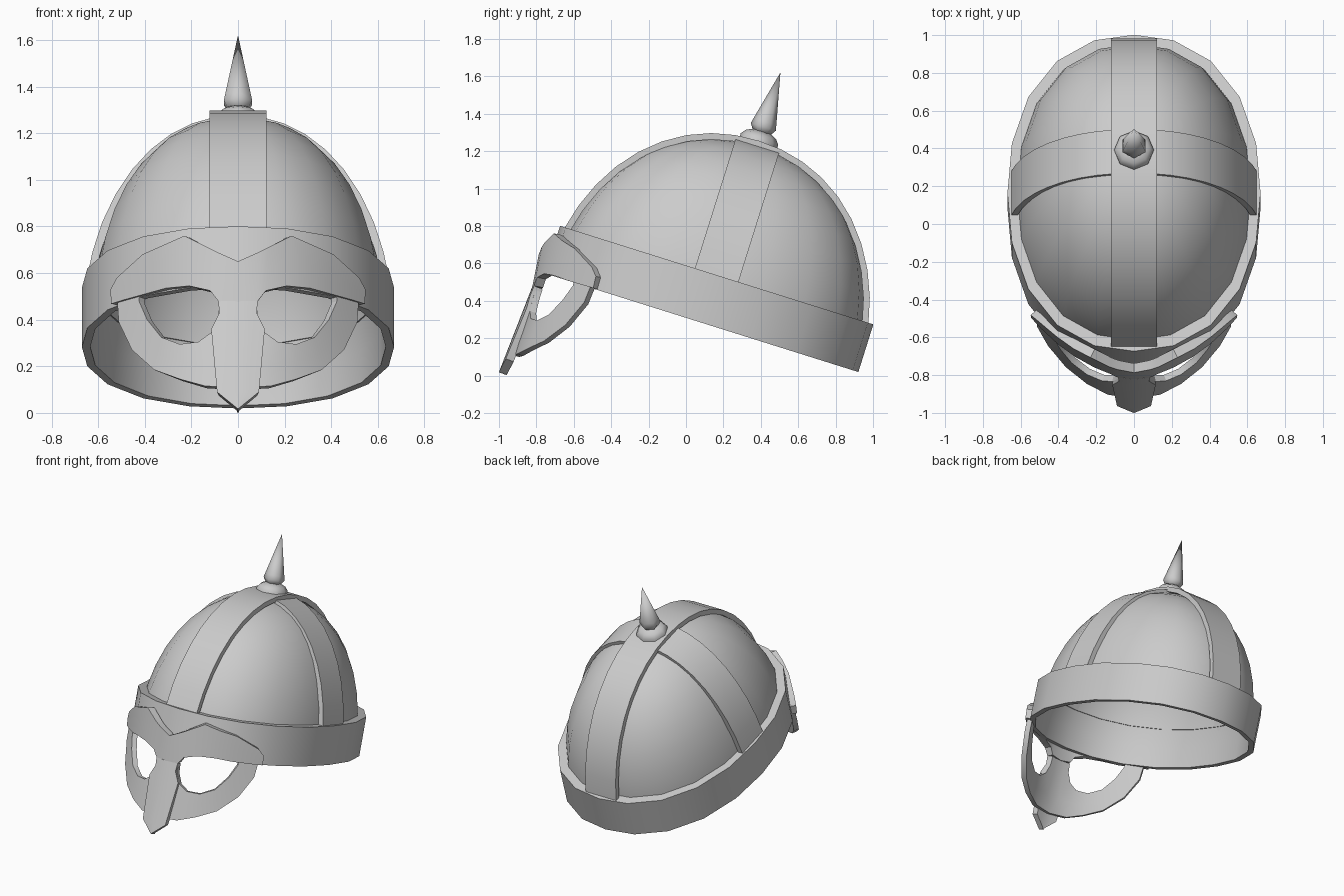
import bpy, bmesh, math
from mathutils import Vector

if "Cube" in bpy.data.objects:
    bpy.data.objects.remove(bpy.data.objects["Cube"])

steel = bpy.data.materials.new("grey steel")
steel.use_nodes = True
GREY = (0.6, 0.6, 0.6, 1)
steel.diffuse_color = GREY
steel.node_tree.nodes["Principled BSDF"].inputs["Base Color"].default_value = GREY

TILT = math.radians(-17.46)      # the bowl leans back
ORIGIN = (0, 0.084, 0.2825)      # centre of the rim's underside


def finish(name, bm, tilted=True, angle=32, thickness=0):
    """Turn a bmesh into a finished, shaded object; a thickness makes a mirrored plate."""
    mesh = bpy.data.meshes.new(name)
    bm.to_mesh(mesh)
    bm.free()
    mesh.materials.append(steel)
    ob = bpy.data.objects.new(name, mesh)
    bpy.context.collection.objects.link(ob)
    if thickness:
        ob.modifiers.new("Mirror", 'MIRROR').use_clip = True
        mod = ob.modifiers.new("Solidify", 'SOLIDIFY')
        mod.thickness = thickness
        mod.offset = -1
    if tilted:
        ob.location = ORIGIN
        ob.rotation_euler.x = TILT
    bpy.ops.object.select_all(action='DESELECT')
    ob.select_set(True)
    bpy.context.view_layer.objects.active = ob
    bpy.ops.object.convert(target='MESH')
    bpy.ops.object.shade_smooth_by_angle(angle=math.radians(angle))
    return ob


def full_arc(a, fullness):
    """Cosine and sine of a, pushed out to a slightly squared circle."""
    c, s = math.cos(a), math.sin(a)
    k = (abs(c) ** fullness + abs(s) ** fullness) ** (-1 / fullness)
    return c * k, s * k


def lathe(name, profile, sides, fullness=2, angle=32):
    """Sweep (x radius, y radius, height) points round the bowl's axis."""
    bm = bmesh.new()
    rings = []
    for rx, ry, h in profile:
        ring = []
        for i in range(sides):
            c, s = full_arc(math.tau * i / sides, fullness)
            ring.append(bm.verts.new((rx * s, ry * c, h)))
        rings.append(ring)
    for low, high in zip(rings, rings[1:]):
        for i in range(sides):
            j = (i + 1) % sides
            bm.faces.new((low[i], low[j], high[j], high[i]))
    bmesh.ops.remove_doubles(bm, verts=bm.verts, dist=1e-5)
    bmesh.ops.recalc_face_normals(bm, faces=bm.faces)
    return finish(name, bm, angle=angle)


def strap(name, radius, height, along_x, depth=0.034, half_width=0.122, steps=18):
    """A flat strip bent over the bowl from rim to rim."""
    bm = bmesh.new()
    sections = []
    start = 0.25
    for i in range(steps + 1):
        c, s = full_arc(start + (math.pi - 2 * start) * i / steps, 2.1)
        section = []
        for inset, side in ((0, -1), (0, 1), (depth, 1), (depth, -1)):
            p = (radius - inset) * c
            h = (height - inset) * s
            w = side * half_width
            section.append(bm.verts.new((p, w, h) if along_x else (w, p, h)))
        sections.append(section)
    for s, t in zip(sections, sections[1:]):
        for k in range(4):
            n = (k + 1) % 4
            bm.faces.new((s[k], s[n], t[n], t[k]))
    bm.faces.new(sections[0])
    bm.faces.new(sections[-1])
    bmesh.ops.recalc_face_normals(bm, faces=bm.faces)
    return finish(name, bm)


def face_plate(name, pairs, front, lean, thickness):
    """A mirrored plate, curved round the face, from pairs of (x, z) edge points."""
    bm = bmesh.new()

    def place(x, z):
        return bm.verts.new((x, front + 1.1 * x * x + lean * (z - 0.65), z))

    # a middle point in each pair lets the plate bend
    rows = []
    for a, b in pairs:
        a, b = Vector(a), Vector(b)
        rows.append([place(*p) for p in (a, (a + b) / 2, b)])
    for r, s in zip(rows, rows[1:]):
        for k in range(2):
            bm.faces.new((r[k], r[k + 1], s[k + 1], s[k]))
    bmesh.ops.remove_doubles(bm, verts=bm.verts, dist=1e-5)
    bm.normal_update()
    for f in bm.faces:
        if f.normal.y > 0:
            f.normal_flip()
    return finish(name, bm, tilted=False, thickness=thickness)


# Bowl
FULL = 2.22
BOWL = Vector((0.634, 0.838, 0.985))
profile = []
for i in range(12):
    c, s = full_arc(math.pi / 2 * i / 11, FULL)
    profile.append((BOWL.x * c, BOWL.y * c, BOWL.z * s))
lathe("bowl", profile, 20, FULL)

# Rim band, closed against the bowl at its top and bottom
outer, TOP = (0.67, 0.878), 0.267
shrink = (1 - (TOP / BOWL.z) ** FULL) ** (1 / FULL) - 0.01
lathe("rim_band", [(BOWL.x, BOWL.y, 0), (*outer, 0), (*outer, TOP),
                   (BOWL.x * shrink, BOWL.y * shrink, TOP)], 20, FULL)

# Crossing straps
strap("lengthwise_strap", 0.877, 1.02, along_x=False)
strap("crosswise_strap", 0.67, 1.005, along_x=True)

# Spike and its foot
foot = [(0.0, 0.99), (0.105, 0.99), (0.105, 1.03), (0.085, 1.055), (0.05, 1.072), (0.0, 1.072)]
lathe("spike_foot", [(r, r, h) for r, h in foot], 8, angle=50)
spike = [(0.0, 1.06), (0.045, 1.06), (0.07, 1.098), (0.063, 1.13), (0.0, 1.403)]
lathe("spike", [(r, r, h) for r, h in spike], 6, angle=61)

# Brow plate: upper edge, lower edge
face_plate("brow_plate", [
    ((0, 0.65), (0, 0.47)), ((0.09, 0.69), (0.085, 0.48)), ((0.13, 0.71), (0.12, 0.525)),
    ((0.23, 0.76), (0.21, 0.545)), ((0.32, 0.72), (0.31, 0.535)), ((0.41, 0.68), (0.4, 0.51)),
    ((0.52, 0.58), (0.49, 0.485)), ((0.547, 0.53), (0.545, 0.468))], -0.787, 0.2, 0.05)

# Nose guard: centre line, outer edge
face_plate("nose_guard", [
    ((0, 0.48), (0.085, 0.48)), ((0, 0.43), (0.08, 0.43)), ((0, 0.36), (0.115, 0.36)),
    ((0, 0.09), (0.09, 0.09)), ((0, 0.018), (0.001, 0.018))], -0.754, 0.39, 0.045)

# Eye guards: eye opening, outer edge
face_plate("eye_guards", [
    ((0.08, 0.47), (0, 0.47)), ((0.085, 0.41), (0, 0.36)), ((0.115, 0.345), (0, 0.11)),
    ((0.17, 0.305), (0.14, 0.115)), ((0.25, 0.295), (0.25, 0.145)), ((0.33, 0.325), (0.36, 0.185)),
    ((0.39, 0.4), (0.455, 0.27)), ((0.425, 0.48), (0.512, 0.39)), ((0.42, 0.53), (0.52, 0.51))],
    -0.748, 0.33, 0.035)
